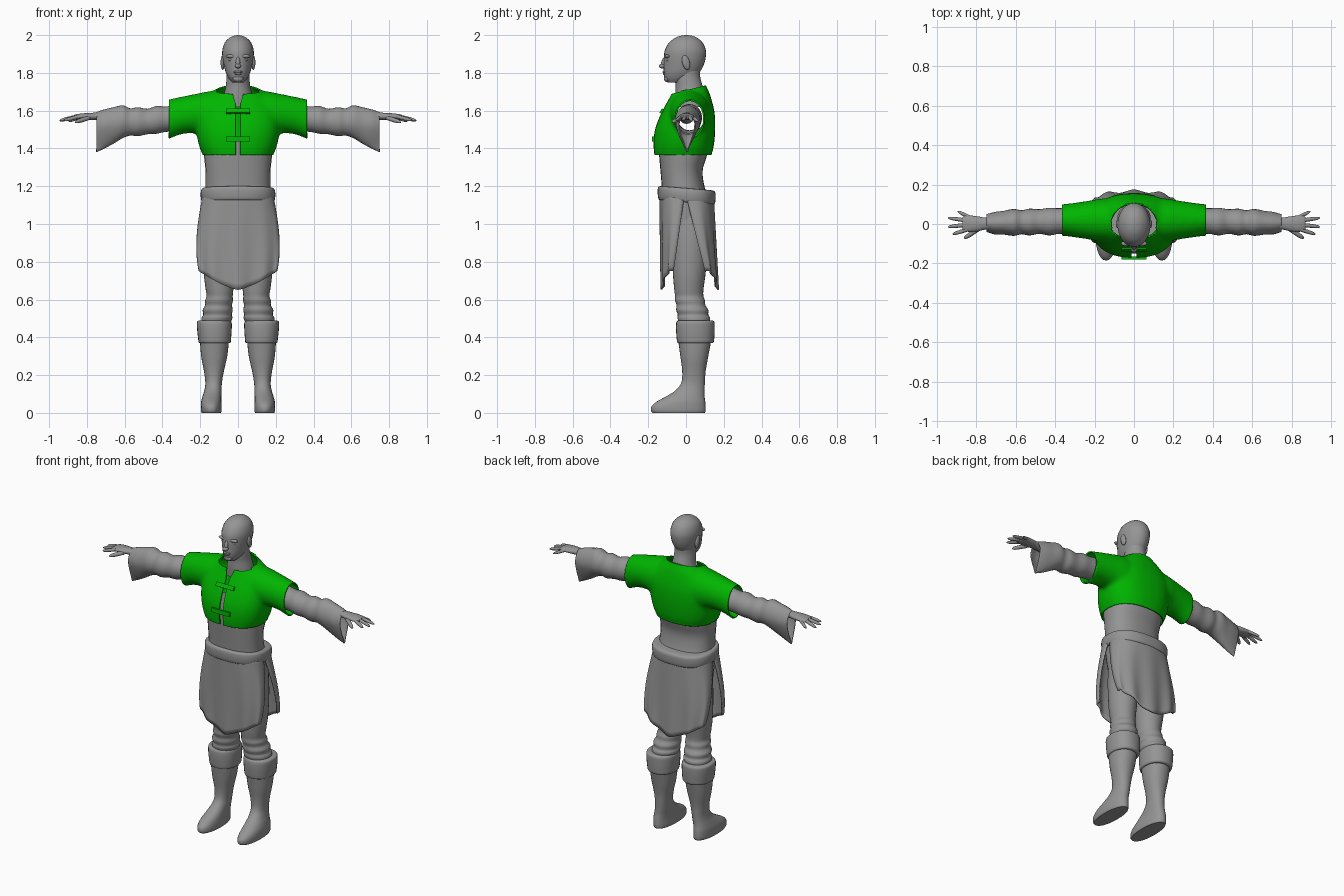
import bpy, bmesh
from math import sin, cos, pi, radians, copysign
from mathutils import Vector, Matrix

if "Cube" in bpy.data.objects:
    bpy.data.objects.remove(bpy.data.objects["Cube"])

green = bpy.data.materials.new("green_cloth")
green.diffuse_color = (0.0, 0.46, 0.0, 1)
green.use_nodes = True
green.node_tree.nodes["Principled BSDF"].inputs["Base Color"].default_value = green.diffuse_color
grey = bpy.data.materials.new("mid_grey")
grey.diffuse_color = (0.3, 0.3, 0.3, 1)
grey.use_nodes = True
grey.node_tree.nodes["Principled BSDF"].inputs["Base Color"].default_value = grey.diffuse_color


def finish(name, bm, mirror=False, thick=0, mat=grey, angle=50):
    bmesh.ops.recalc_face_normals(bm, faces=bm.faces)
    me = bpy.data.meshes.new(name)
    bm.to_mesh(me)
    bm.free()
    for p in me.polygons:
        p.use_smooth = True
        p.material_index = 0
    me.set_sharp_from_angle(angle=radians(angle))
    ob = bpy.data.objects.new(name, me)
    bpy.context.collection.objects.link(ob)
    me.materials.append(mat)
    if thick:
        m = ob.modifiers.new("thickness", 'SOLIDIFY')
        m.thickness = thick
        m.offset = -1
    if mirror:
        m = ob.modifiers.new("mirror", 'MIRROR')
        m.use_mirror_merge = False
    return ob


def spline(rings, steps):
    """Catmull-Rom interpolation between section tuples."""
    out = []
    for i in range(len(rings) - 1):
        a, b, c, d = (rings[max(0, min(len(rings) - 1, i + k))] for k in (-1, 0, 1, 2))
        for s in range(steps):
            t = s / steps
            out.append([0.5 * (2 * q + (r - p) * t + (2 * p - 5 * q + 4 * r - w) * t * t
                               + (3 * q - p - 3 * r + w) * t ** 3)
                        for p, q, r, w in zip(a, b, c, d)])
    return out + [list(rings[-1])]


def loft(bm, rings, axis='z', n=28, sq=1.0, steps=4, caps=(True, True)):
    """Sections (position, min1, max1, min2, max2) along an axis."""
    rows = []
    for t, a0, a1, b0, b1 in spline(rings, steps):
        row = []
        for k in range(n):
            c, s = cos(2 * pi * k / n), sin(2 * pi * k / n)
            c, s = copysign(abs(c) ** sq, c), copysign(abs(s) ** sq, s)
            a = (a0 + a1) / 2 + c * (a1 - a0) / 2
            b = (b0 + b1) / 2 + s * (b1 - b0) / 2
            row.append(bm.verts.new((a, b, t) if axis == 'z' else (t, a, b)))
        rows.append(row)
    for r, q in zip(rows, rows[1:]):
        for k in range(n):
            bm.faces.new((r[k], r[(k + 1) % n], q[(k + 1) % n], q[k]))
    for use, row in zip(caps, (rows[0], rows[-1])):
        if use:
            bm.faces.new(row)
    return bm


def tube(name, rings, mirror=False, thick=0, **kw):
    return finish(name, loft(bmesh.new(), rings, **kw), mirror, thick)


def blob(name, loc, size, mirror=False, rot=0):
    bm = bmesh.new()
    bmesh.ops.create_uvsphere(bm, u_segments=16, v_segments=10, radius=1)
    bm.transform(Matrix.Translation(loc) @ Matrix.Rotation(rot, 4, 'X') @ Matrix.Diagonal((*size, 1)))
    return finish(name, bm, mirror)


# head, neck and face
tube("head", [(1.748, -.028, .028, -.095, -.02), (1.77, -.048, .048, -.113, .04),
              (1.80, -.064, .064, -.118, .07), (1.84, -.075, .075, -.118, .093),
              (1.88, -.082, .082, -.117, .104), (1.92, -.083, .083, -.112, .105),
              (1.96, -.07, .07, -.09, .088), (1.985, -.046, .046, -.058, .06),
              (1.996, -.024, .024, -.03, .034), (2.0, -.004, .004, -.004, .008)])
tube("neck", [(1.62, -.085, .085, -.05, .105), (1.68, -.076, .076, -.055, .10), (1.73, -.065, .065, -.055, .088),
              (1.78, -.06, .06, -.06, .075), (1.83, -.06, .06, -.05, .075)], caps=(False, False))
blob("nose_bridge", (0, -.117, 1.855), (.012, .014, .034), rot=-.3)
blob("nose_tip", (0, -.126, 1.836), (.017, .018, .012))
blob("upper_lip", (0, -.113, 1.805), (.024, .011, .007))
blob("lower_lip", (0, -.112, 1.795), (.020, .011, .007))
blob("chin", (0, -.102, 1.769), (.028, .015, .017))
blob("brow", (.034, -.099, 1.888), (.032, .014, .010), True)
blob("eye", (.034, -.095, 1.869), (.016, .011, .008), True)
blob("ear", (.081, .0, 1.855), (.011, .02, .04), True, .25)

# vest: torso and sleeve volumes fused, then trimmed open
bm = bmesh.new()
loft(bm, [(1.32, -.175, .175, -.160, .125), (1.365, -.187, .187, -.168, .135), (1.40, -.202, .202, -.172, .145),
          (1.45, -.215, .215, -.172, .152), (1.50, -.222, .222, -.165, .155), (1.55, -.225, .225, -.148, .155),
          (1.60, -.22, .22, -.125, .15), (1.65, -.19, .19, -.098, .138), (1.70, -.135, .135, -.072, .122),
          (1.735, -.092, .092, -.058, .105), (1.80, -.08, .08, -.055, .10)], sq=.85)
half = [(.08, -.09, .13, 1.46, 1.71), (.16, -.09, .13, 1.46, 1.702), (.22, -.08, .12, 1.48, 1.69),
        (.30, -.068, .108, 1.475, 1.674), (.365, -.06, .10, 1.45, 1.660), (.41, -.06, .095, 1.435, 1.65)]
loft(bm, [(-r[0], *r[1:]) for r in half[::-1]] + half, axis='x')
src = finish("vest_source", bm)
m = src.modifiers.new("fuse", 'REMESH')
m.mode, m.voxel_size = 'VOXEL', .011
m = src.modifiers.new("soften", 'SMOOTH')
m.factor, m.iterations = .5, 10


# neck opening: round behind, narrowing to a point in front
def neck_half(y):
    if y > .02:
        return .074 * max(0, 1 - ((y - .02) / .076) ** 2) ** .5
    return .074 * max(0, 1 - (.02 - y) / .14) ** .85


bm = bmesh.new()
ys = [.02 - .07 * cos(pi * i / 24) * (2 if i < 12 else 76 / 70) for i in range(25)]
outline = [(neck_half(y), y) for y in ys] + [(-neck_half(y), y) for y in ys[-2:0:-1]]
face = bm.faces.new([bm.verts.new((x, y, 1.6)) for x, y in outline])
up = bmesh.ops.extrude_face_region(bm, geom=[face])["geom"]
bmesh.ops.translate(bm, verts=[g for g in up if isinstance(g, bmesh.types.BMVert)], vec=(0, 0, .3))
cutter = finish("neck_cutter", bm)
cutter.hide_render = True
m = src.modifiers.new("neck_hole", 'BOOLEAN')
m.operation, m.object, m.solver = 'DIFFERENCE', cutter, 'EXACT'
fused = bpy.data.meshes.new_from_object(src.evaluated_get(bpy.context.evaluated_depsgraph_get()))
bpy.data.objects.remove(src)
bpy.data.objects.remove(cutter)
bm = bmesh.new()
bm.from_mesh(fused)
neck_co, neck_no = Vector((0, .10, 1.733)), Vector((0, -.25, 1))
for co, no in (((0, 0, 1.365), (0, 0, 1)), ((.365, 0, 0), (1, 0, 0)), ((-.365, 0, 0), (1, 0, 0)),
               ((.012, 0, 0), (1, 0, 0)), ((-.012, 0, 0), (1, 0, 0)), (neck_co, neck_no)):
    bmesh.ops.bisect_plane(bm, geom=bm.verts[:] + bm.edges[:] + bm.faces[:], plane_co=co, plane_no=no)
trim = []
for f in bm.faces:
    c = f.calc_center_median()
    f.normal_update()
    wall = c.z > 1.59 and abs(f.normal.z) < .02 and abs(c.x) <= neck_half(c.y) + .002
    floor = abs(c.z - 1.6) < .001 and abs(f.normal.z) > .99
    if (c.z < 1.365 or abs(c.x) > .365 or (abs(c.x) < .012 and c.y < -.02) or wall or floor
            or (abs(c.x) < .115 and (c - neck_co).dot(neck_no) > 0)):
        trim.append(f)
bmesh.ops.delete(bm, geom=trim, context='FACES')
finish("vest", bm, thick=.008, mat=green)

# vest toggles
for z, y, tilt in ((1.597, -.128, -.55), (1.45, -.173, -.05)):
    bm = bmesh.new()
    bmesh.ops.create_cube(bm, size=1)
    bm.transform(Matrix.Translation((0, y, z)) @ Matrix.Rotation(tilt, 4, 'X') @ Matrix.Diagonal((.125, .014, .026, 1)))
    finish("vest_toggle", bm, mat=green, angle=30)

# bare waist, hips and belt
tube("waist", [(.95, -.17, .17, -.10, .12), (1.10, -.18, .18, -.125, .13), (1.19, -.172, .172, -.128, .10),
               (1.28, -.172, .172, -.135, .088), (1.36, -.18, .18, -.142, .11), (1.44, -.185, .185, -.145, .125)],
     sq=.85, caps=(True, False))
belt = tube("belt", [(1.115, -.18, .18, -.13, .135), (1.12, -.192, .192, -.145, .152), (1.155, -.198, .198, -.15, .157),
                     (1.185, -.192, .192, -.146, .152), (1.19, -.17, .17, -.125, .12)], sq=.8, n=40)
for v in belt.data.vertices:
    v.co.z -= .08 * v.co.y


# skirt flaps: curved panels with pleats and pointed hem
def flap(name, side, top, hem, edge_top, edge_hem):
    bm = bmesh.new()
    nu, nt = 48, 16
    grid = []
    for j in range(nt + 1):
        t = j / nt
        row = []
        for i in range(nu + 1):
            a = (2 * i / nu - 1) * pi / 2
            w = .188 + .037 * sin(pi * .62 * t) - .014 * t ** 4
            mid, edge = top + (hem - top) * t, edge_top + (edge_hem - edge_top) * t
            y = edge + (mid - edge) * max(0, cos(a)) ** .65 + side * .007 * t * cos(9 * a)
            z0, z1 = 1.15 - .08 * y, .652 + .10 * abs(sin(a)) ** 1.4
            row.append(bm.verts.new((w * sin(a), y, z0 + (z1 - z0) * t)))
        grid.append(row)
    for r, q in zip(grid, grid[1:]):
        for i in range(nu):
            bm.faces.new((r[i], r[i + 1], q[i + 1], q[i]))
    finish(name, bm, thick=.008)


flap("front_skirt_flap", -1, -.142, -.128, -.008, -.065)
flap("back_skirt_flap", 1, .148, .168, .0, .10)

# legs with bunched trousers at the knee
tube("leg", [(1.05, .01, .175, -.08, .12), (.9, .012, .185, -.075, .115), (.75, .018, .182, -.07, .105),
             (.66, .024, .172, -.063, .093), (.62, .028, .166, -.058, .092), (.595, .027, .174, -.058, .10),
             (.57, .032, .174, -.05, .103), (.545, .028, .187, -.052, .118), (.52, .033, .184, -.044, .118),
             (.50, .03, .193, -.045, .128), (.46, .05, .19, -.03, .12)], mirror=True)
# boots and turned-down cuffs
tube("boot_cuff", [(.37, .055, .19, -.03, .12), (.372, .04, .207, -.045, .145), (.40, .036, .212, -.05, .15),
                   (.45, .033, .217, -.053, .152), (.483, .035, .216, -.05, .15), (.49, .05, .20, -.035, .135)],
     mirror=True, sq=.9)
tube("boot", [(.0, .09, .192, -.178, .10), (.012, .087, .196, -.185, .104), (.035, .087, .197, -.182, .104),
              (.06, .088, .195, -.155, .102), (.09, .088, .187, -.10, .098), (.12, .087, .178, -.055, .098),
              (.16, .085, .173, -.025, .10), (.22, .075, .18, -.02, .104), (.30, .057, .195, -.03, .118),
              (.39, .047, .202, -.042, .135)], mirror=True, sq=.92)

# wide sleeves, pinched towards the hanging lower edge
sleeve = tube("wide_sleeve", [(.30, -.05, .085, 1.49, 1.635), (.38, -.05, .08, 1.488, 1.622),
                              (.43, -.058, .082, 1.478, 1.625), (.48, -.05, .075, 1.475, 1.61),
                              (.53, -.058, .078, 1.465, 1.618), (.57, -.052, .07, 1.468, 1.612),
                              (.61, -.06, .076, 1.455, 1.628), (.66, -.055, .068, 1.425, 1.618),
                              (.71, -.055, .063, 1.398, 1.606), (.75, -.045, .055, 1.38, 1.592)],
              axis='x', mirror=True, thick=.006, caps=(False, False))
for v in sleeve.data.vertices:
    k = max(0, min(1, (v.co.x - .55) / .2)) * max(0, min(1, (1.53 - v.co.z) / .12))
    v.co.y = .005 + (v.co.y - .005) * (1 - .6 * k)

# forearm, palm and fingers
tube("forearm_and_palm", [(.60, -.035, .04, 1.53, 1.60), (.70, -.03, .036, 1.545, 1.595), (.75, -.028, .032, 1.55, 1.59),
                          (.79, -.036, .038, 1.55, 1.588), (.83, -.04, .043, 1.552, 1.585),
                          (.86, -.036, .042, 1.553, 1.58), (.87, -.028, .034, 1.56, 1.575)],
     axis='x', mirror=True, n=20)
for name, a, b, r in (("thumb", (.79, -.025, 1.562), (.857, -.07, 1.54), .012),
                      ("index_finger", (.845, -.028, 1.568), (.915, -.05, 1.55), .010),
                      ("middle_finger", (.85, -.004, 1.57), (.938, -.014, 1.55), .010),
                      ("ring_finger", (.85, .018, 1.57), (.938, .03, 1.548), .010),
                      ("little_finger", (.835, .034, 1.567), (.89, .062, 1.545), .009)):
    a, b = Vector(a), Vector(b)
    d = b - a
    bm = loft(bmesh.new(), [(0, -r, r, -r, r), (d.length * .5, -r, r, -r, r), (d.length * .9, -r * .8, r * .8, -r * .8, r * .8),
                            (d.length + .006, -r * .25, r * .25, -r * .25, r * .25)], n=10, steps=3)
    bm.transform(Matrix.Translation(a) @ d.to_track_quat('Z', 'Y').to_matrix().to_4x4())
    finish(name, bm, mirror=True)
